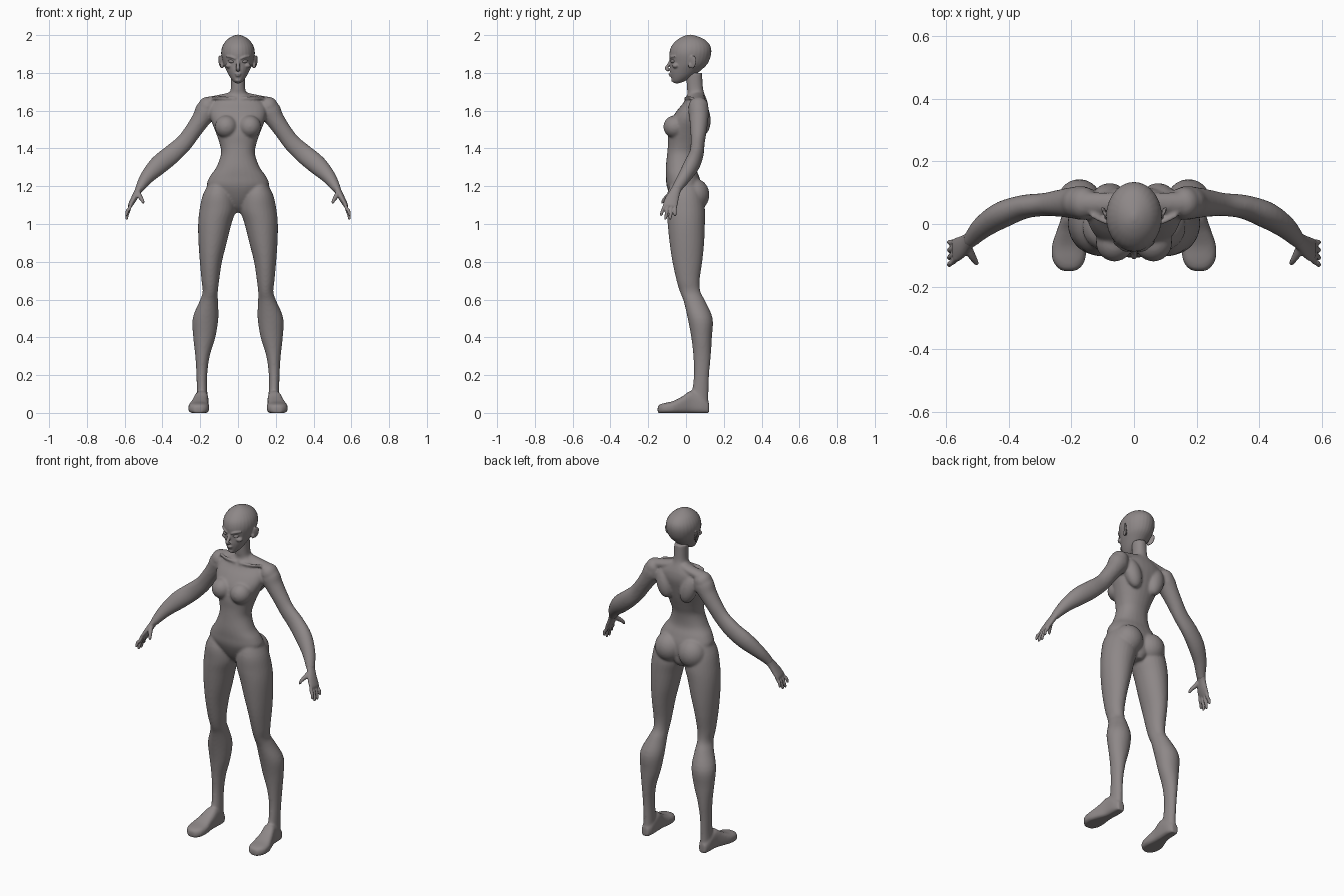
import bpy, bmesh, math
from mathutils import Vector as V, Matrix

skin = bpy.data.materials.new("warm_grey")
skin.diffuse_color = (0.27, 0.245, 0.245, 1)


def spline(rows, steps=4):
    """Catmull-Rom through rows of numbers"""
    out = []
    for i in range(len(rows) - 1):
        p = [rows[max(0, min(len(rows) - 1, i + k))] for k in (-1, 0, 1, 2)]
        for s in range(steps):
            t = s / steps
            out.append([0.5 * (2 * b + (c - a) * t + (2 * a - 5 * b + 4 * c - d) * t * t
                               + (3 * b - a - 3 * c + d) * t ** 3) for a, b, c, d in zip(*p)])
    return out + [list(rows[-1])]


def loft(bm, rings, power=1.0, n=28):
    """Closed skin over rings of (centre, half axis u, half axis v)"""
    loops = []
    for c, u, v in rings:
        loop = []
        for k in range(n):
            a = 2 * math.pi * k / n
            ca, sa = math.cos(a), math.sin(a)
            loop.append(bm.verts.new(c + u * math.copysign(abs(ca) ** power, ca)
                                     + v * math.copysign(abs(sa) ** power, sa)))
        loops.append(loop)
    faces = [bm.faces.new((a[k], a[(k + 1) % n], b[(k + 1) % n], b[k]))
             for a, b in zip(loops, loops[1:]) for k in range(n)]
    faces += [bm.faces.new(loops[0][::-1]), bm.faces.new(loops[-1])]
    bmesh.ops.recalc_face_normals(bm, faces=faces)


def stack(bm, rows, s=1, power=1.0):
    """Horizontal sections: z, x inner, x outer, y front, y back"""
    loft(bm, [(V((s * (a + b) / 2, (f + k) / 2, z)), V(((b - a) / 2, 0, 0)), V((0, (k - f) / 2, 0)))
              for z, a, b, f, k in spline(rows)], power)


def tube(bm, rows, s=1, n=20):
    """Sections across a path: x, y, z, half thickness, half width"""
    rows = spline(rows)
    pts = [V((s * r[0], r[1], r[2])) for r in rows]
    rings = []
    for i, r in enumerate(rows):
        t = (pts[min(i + 1, len(pts) - 1)] - pts[max(i - 1, 0)]).normalized()
        u = t.cross(V((0, 1, 0))).normalized()
        rings.append((pts[i], u * r[3], t.cross(u) * r[4]))
    loft(bm, rings, n=n)


def ball(bm, c, r, s=1, tilt=(0, 0, 0)):
    m = Matrix.Translation((s * c[0], c[1], c[2]))
    m = m @ Matrix.Rotation(tilt[0], 4, 'X') @ Matrix.Rotation(s * tilt[1], 4, 'Y')
    m = m @ Matrix.Rotation(s * tilt[2], 4, 'Z') @ Matrix.Diagonal((*r, 1))
    bmesh.ops.create_uvsphere(bm, u_segments=24, v_segments=16, radius=1, matrix=m)


def finish(bm, name, voxel, smooth):
    """Fuse the overlapping volumes into one smooth surface"""
    me = bpy.data.meshes.new(name)
    bm.to_mesh(me)
    bm.free()
    me.materials.append(skin)
    for p in me.polygons:
        p.use_smooth = True
    ob = bpy.data.objects.new(name, me)
    bpy.context.collection.objects.link(ob)
    if voxel:
        m = ob.modifiers.new("fuse", 'REMESH')
        m.mode, m.voxel_size, m.use_smooth_shade = 'VOXEL', voxel, True
        m = ob.modifiers.new("soften", 'SMOOTH')
        m.factor, m.iterations = 0.5, smooth


# ---- body: torso, neck, legs, feet, arms
body = bmesh.new()
torso = [(1.06, .025, -.01, .06), (1.09, .055, -.045, .08), (1.14, .11, -.078, .085),
         (1.2, .163, -.102, .085), (1.25, .15, -.106, .07), (1.3, .115, -.107, .052),
         (1.37, .09, -.1, .055), (1.42, .096, -.096, .07), (1.48, .116, -.095, .09),
         (1.55, .143, -.078, .108), (1.6, .15, -.048, .118), (1.64, .135, -.015, .115),
         (1.67, .09, .0, .105), (1.69, .05, .008, .097), (1.72, .038, .005, .09),
         (1.8, .037, .0, .085)]
stack(body, [(z, -w, w, f, b) for z, w, f, b in torso], power=.9)

leg = [(1.24, .07, .14, -.07, .05), (1.16, .025, .184, -.1, .085), (1.08, .012, .203, -.102, .1),
       (1.0, .035, .211, -.097, .1), (.9, .06, .209, -.087, .096), (.8, .085, .202, -.072, .086),
       (.7, .1, .193, -.05, .072), (.64, .107, .187, -.032, .077), (.59, .106, .204, -.012, .103),
       (.5, .104, .24, .009, .141), (.4, .12, .237, .028, .137), (.3, .15, .226, .039, .131),
       (.2, .163, .22, .042, .122), (.1, .162, .218, .03, .119), (.03, .16, .222, .02, .12)]
# foot sections: y, x inner, x outer, top height
foot = [(.122, .172, .213, .05), (.09, .158, .224, .08), (.03, .156, .23, .115),
        (-.02, .157, .246, .085), (-.07, .152, .262, .06), (-.115, .156, .26, .05),
        (-.14, .172, .243, .042), (-.15, .19, .228, .03)]
arm = [(.135, .065, 1.615, .04, .045), (.165, .067, 1.6, .06, .054), (.195, .068, 1.555, .05, .05),
       (.24, .066, 1.49, .045, .043), (.285, .062, 1.43, .046, .037), (.35, .055, 1.37, .051, .038),
       (.42, .03, 1.312, .051, .042), (.48, -.008, 1.25, .038, .036), (.517, -.045, 1.195, .025, .028),
       (.527, -.053, 1.175, .02, .026)]
for s in (1, -1):
    stack(body, leg, s)
    loft(body, [(V((s * (a + b) / 2, y, h / 2 - .002)), V(((b - a) / 2, 0, 0)), V((0, 0, h / 2 + .004)))
                for y, a, b, h in spline(foot)], power=.7)
    tube(body, arm, s)
    ball(body, (.062, -.058, 1.515), (.06, .062, .06), s)                       # breast
    ball(body, (.078, .047, 1.155), (.082, .077, .085), s)                      # buttock
    ball(body, (.08, .085, 1.56), (.05, .045, .09), s, (.1, .25, 0))            # shoulder blade
    ball(body, (.162, .066, 1.62), (.05, .053, .053), s)                        # deltoid
    tube(body, [(.0, .06, 1.69, .02, .03), (.07, .065, 1.665, .025, .035),
                (.16, .066, 1.645, .028, .035)], s)                             # trapezius
    tube(body, [(.012, -.002, 1.665, .008, .008), (.08, .003, 1.668, .008, .008),
                (.14, .03, 1.668, .008, .008)], s)                              # collarbone
for v in body.verts:
    v.co.z = max(v.co.z, 0)
finish(body, "body", .007, 5)

# ---- head with nose, lips, brows and ears
head = bmesh.new()
skull = [(1.745, .012, -.062, -.035), (1.757, .027, -.073, -.005), (1.78, .044, -.08, .035),
         (1.81, .06, -.085, .075), (1.85, .078, -.084, .115), (1.9, .089, -.088, .133),
         (1.94, .083, -.078, .13), (1.972, .062, -.05, .105), (1.992, .034, -.018, .065),
         (2.002, .006, .012, .03)]
stack(head, [(z, -w, w, f, b) for z, w, f, b in skull])
tube(head, [(0, -.08, 1.872, .008, .006), (0, -.092, 1.845, .01, .007), (0, -.104, 1.825, .011, .009),
            (0, -.09, 1.813, .013, .008)])                                      # nose
ball(head, (0, -.084, 1.794), (.018, .009, .005))                               # upper lip
ball(head, (0, -.081, 1.785), (.014, .009, .005))                               # lower lip
ball(head, (0, -.066, 1.762), (.018, .013, .011))                               # chin
for s in (1, -1):
    tube(head, [(.012, -.084, 1.874, .005, .006), (.035, -.079, 1.884, .006, .007),
                (.062, -.056, 1.888, .005, .005)], s)                           # brow
    ball(head, (.092, .035, 1.858), (.006, .022, .036), s, (-.15, .2, -.45))    # ear
    ball(head, (.085, .022, 1.84), (.01, .01, .016), s)                         # ear lobe
    ball(head, (.045, -.055, 1.838), (.022, .018, .014), s)                     # cheek
finish(head, "head", .004, 3)

# ---- eyes
eyes = bmesh.new()
for s in (1, -1):
    ball(eyes, (.036, -.069, 1.861), (.017, .012, .009), s, (0, -.15, .45))
finish(eyes, "eyes", 0, 0)

# ---- hands: palm, four fingers and a thumb
hands = bmesh.new()
for s in (1, -1):
    tube(hands, [(.515, -.043, 1.2, .022, .026), (.532, -.058, 1.17, .018, .028),
                 (.553, -.075, 1.13, .016, .036), (.57, -.084, 1.1, .012, .038),
                 (.574, -.086, 1.09, .007, .032)], s)
    for k, (y, ty, tz) in enumerate([(-.114, -.131, 1.042), (-.095, -.109, 1.022),
                                     (-.076, -.084, 1.022), (-.058, -.058, 1.04)]):
        tube(hands, [(.563, y + .006, 1.115, .009, .008), (.576, (y * 2 + ty) / 3, 1.08, .0095, .009),
                     (.586, (y + ty * 2) / 3, tz + .028, .009, .0085),
                     (.59, ty, tz + .006, .007, .007), (.591, ty, tz, .002, .002)], s, 12)
    tube(hands, [(.53, -.07, 1.17, .012, .012), (.521, -.095, 1.148, .013, .013),
                 (.509, -.115, 1.13, .01, .01), (.502, -.126, 1.114, .007, .007),
                 (.5, -.129, 1.108, .002, .002)], s, 12)
finish(hands, "hands", .004, 2)
